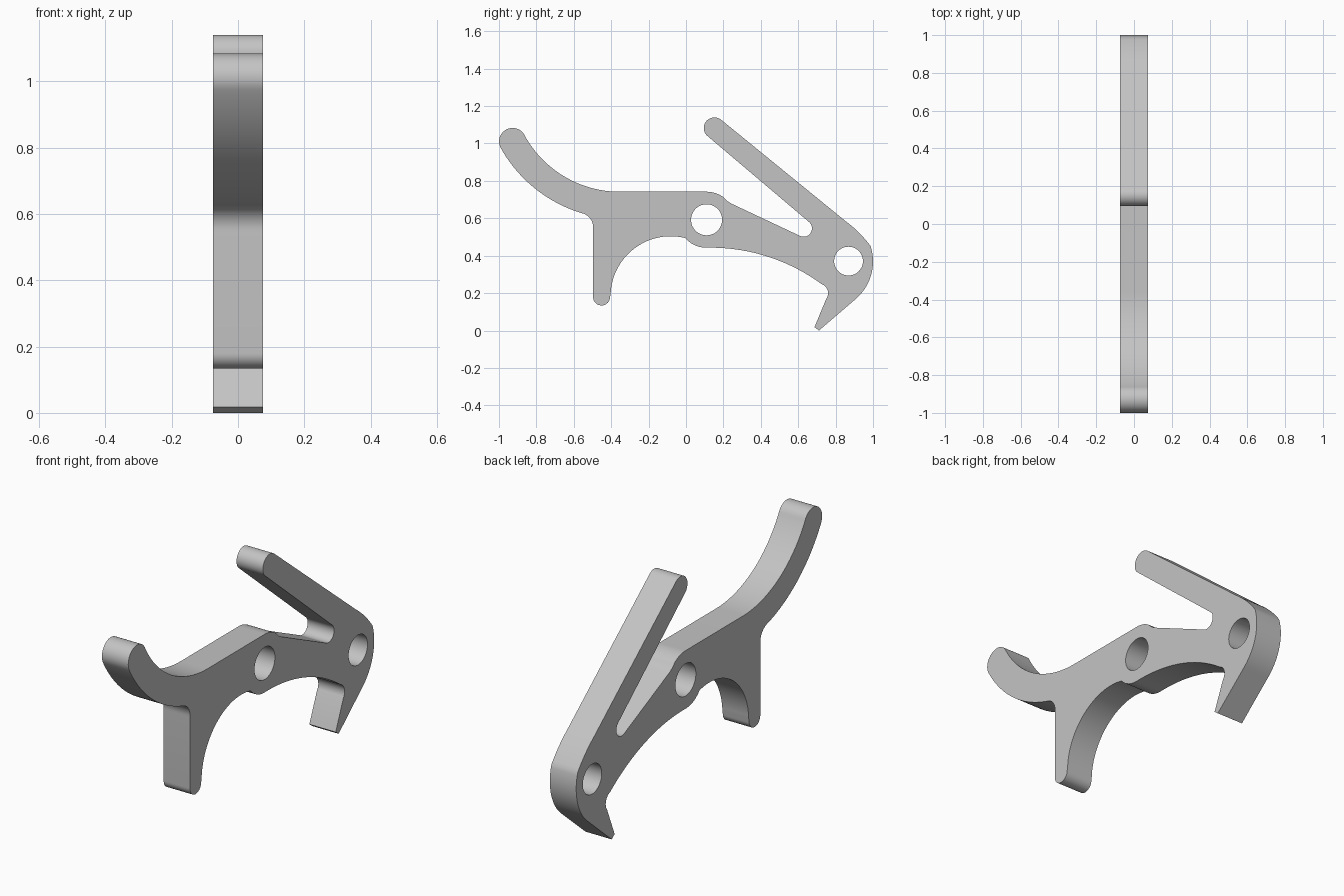
import bpy, bmesh, math
from mathutils import Matrix, Vector
from mathutils.geometry import intersect_line_line_2d

cube = bpy.data.objects.get("Cube")
if cube:
    bpy.data.objects.remove(cube, do_unlink=True)

HALF_WIDTH = 0.075


def arc(path, via, end, steps=20):
    """Continue the path along the circle through its last point, via and end."""
    a, b, c = Vector(path[-1]), Vector(via), Vector(end)
    m1, m2 = (a + b) / 2, (b + c) / 2
    d1, d2 = (b - a).orthogonal(), (c - b).orthogonal()
    t = (m2 - m1).cross(d2) / d1.cross(d2)
    centre = m1 + d1 * t
    radius = (a - centre).length
    angle = lambda p: math.atan2(p.y - centre.y, p.x - centre.x)
    start, sweep = angle(a), (angle(c) - angle(a)) % math.tau
    if (angle(b) - start) % math.tau > sweep:
        sweep -= math.tau
    for i in range(1, steps + 1):
        w = start + sweep * i / steps
        path.append((centre.x + radius * math.cos(w), centre.y + radius * math.sin(w)))


def circle(y, z, radius, steps=48):
    return [(y + radius * math.cos(math.tau * i / steps),
             z + radius * math.sin(math.tau * i / steps)) for i in range(steps)]


# Side outline as (y, z): curved front arm and its rounded tip
outline = [(-0.99, 0.975)]
arc(outline, (-0.945, 1.081), (-0.86, 1.038))
arc(outline, (-0.648, 0.822), (-0.356, 0.742), 32)
# Top edge and pivot boss
outline.append((0.11, 0.742))
arc(outline, (0.156, 0.735), (0.2, 0.713))
arc(outline, (0.222, 0.692), (0.25, 0.675), 8)
# Slot under the long straight arm
outline.append((0.607, 0.507))
arc(outline, (0.66, 0.514), (0.658, 0.58))
# Straight arm with rounded tip
outline.append((0.11, 1.044))
arc(outline, (0.111, 1.122), (0.19, 1.125))
outline.append((0.853, 0.585))
# Rounded back and hook
arc(outline, (0.928, 0.52), (0.987, 0.451), 10)
arc(outline, (0.984, 0.279), (0.901, 0.163))
outline += [(0.711, 0.0), (0.687, 0.018), (0.749, 0.168)]
arc(outline, (0.757, 0.216), (0.725, 0.248), 12)
# Underside, boss and front leg
arc(outline, (0.44, 0.394), (0.125, 0.443), 32)
outline.append((0.11, 0.443))
arc(outline, (0.049, 0.455), (-0.003, 0.494), 10)
arc(outline, (-0.309, 0.41), (-0.403, 0.195), 32)
outline.append((-0.406, 0.18))
arc(outline, (-0.452, 0.134), (-0.497, 0.18))
outline.append((-0.497, 0.547))
arc(outline, (-0.513, 0.6), (-0.559, 0.628), 12)
arc(outline, (-0.807, 0.759), outline[0], 32)
outline.pop()

# Filled flat profile with two pivot holes, extruded to the plate width
profile = bpy.data.curves.new("lever_profile", "CURVE")
profile.dimensions = "2D"
profile.fill_mode = "BOTH"
profile.extrude = HALF_WIDTH
for loop in (outline, circle(0.11, 0.592, 0.083), circle(0.869, 0.371, 0.077)):
    spline = profile.splines.new("POLY")
    spline.points.add(len(loop) - 1)
    for point, (y, z) in zip(spline.points, loop):
        point.co = (y, z, 0, 1)
    spline.use_cyclic_u = True

helper = bpy.data.objects.new("profile_helper", profile)
bpy.context.collection.objects.link(helper)
graph = bpy.context.evaluated_depsgraph_get()
mesh = bpy.data.meshes.new_from_object(helper.evaluated_get(graph))
bpy.data.objects.remove(helper, do_unlink=True)

# Stand the plate upright and weld caps to walls
mesh.transform(Matrix(((0, 0, 1, 0), (1, 0, 0, 0), (0, 1, 0, 0), (0, 0, 0, 1))))
bm = bmesh.new()
bm.from_mesh(mesh)
bmesh.ops.remove_doubles(bm, verts=bm.verts, dist=0.0002)
bmesh.ops.recalc_face_normals(bm, faces=bm.faces)
bm.to_mesh(mesh)
bm.free()

lever = bpy.data.objects.new("lever_plate", mesh)
bpy.context.collection.objects.link(lever)

# Plain grey finish
grey = bpy.data.materials.new("plain_grey")
grey.use_nodes = True
colour = (0.55, 0.55, 0.55, 1)
grey.diffuse_color = colour
grey.node_tree.nodes["Principled BSDF"].inputs["Base Color"].default_value = colour
mesh.materials.clear()
mesh.materials.append(grey)

bpy.ops.object.select_all(action="DESELECT")
lever.select_set(True)
bpy.context.view_layer.objects.active = lever
bpy.ops.object.shade_smooth_by_angle(angle=math.radians(30))
